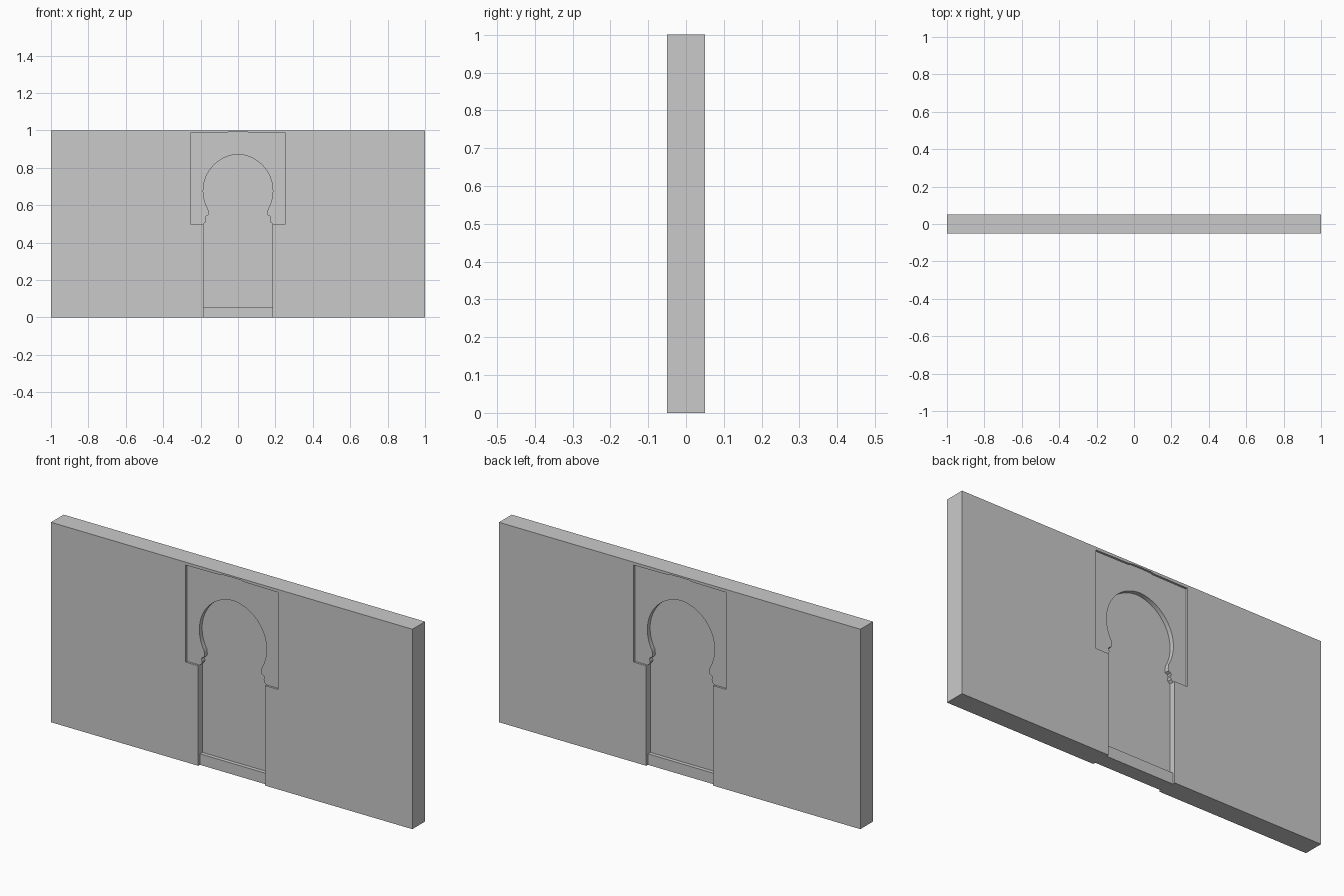
import bpy, bmesh
from math import cos, sin, radians, acos

cube = bpy.data.objects.get("Cube")
if cube:
    bpy.data.objects.remove(cube, do_unlink=True)

stone = bpy.data.materials.new("grey_stone")
stone.use_nodes = True
GREY = (0.59, 0.59, 0.59, 1.0)
stone.diffuse_color = GREY
stone.node_tree.nodes["Principled BSDF"].inputs["Base Color"].default_value = GREY


def mirrored(half):
    """Closed outline from its +x half, ordered from one end to the other."""
    return half + [(-x, z) for x, z in reversed(half) if x > 1e-6]


def slab(name, outline, half_depth):
    """Extrude an x/z outline evenly to both sides of y = 0."""
    bm = bmesh.new()
    face = bm.faces.new([bm.verts.new((x, -half_depth, z)) for x, z in outline])
    moved = bmesh.ops.extrude_face_region(bm, geom=[face], use_keep_orig=True)["geom"]
    bmesh.ops.translate(bm, vec=(0, 2 * half_depth, 0),
                        verts=[g for g in moved if isinstance(g, bmesh.types.BMVert)])
    bmesh.ops.recalc_face_normals(bm, faces=bm.faces)
    mesh = bpy.data.meshes.new(name)
    bm.to_mesh(mesh)
    bm.free()
    mesh.materials.append(stone)
    ob = bpy.data.objects.new(name, mesh)
    bpy.context.collection.objects.link(ob)
    bpy.ops.object.select_all(action="DESELECT")
    ob.select_set(True)
    bpy.context.view_layer.objects.active = ob
    bpy.ops.object.shade_smooth_by_angle(angle=radians(30))
    return ob


JAMB, SPRING, STEP = 0.185, 0.50, 0.055

# Corbel and slightly pointed horseshoe arch, bottom to apex
corbel = [(JAMB, SPRING), (0.173, 0.51), (0.17, 0.521), (0.175, 0.533),
          (0.171, 0.541), (0.158, 0.547), (0.157, 0.558)]
radius, shift, centre = 0.195, 0.009, 0.677
start, end, steps = radians(-30), acos(shift / radius), 24
arch = []
for i in range(steps + 1):
    a = start + (end - start) * i / steps
    arch.append((max(0.0, radius * cos(a) - shift), centre + radius * sin(a)))
arch[-1] = (0.0, arch[-1][1])
opening = corbel + arch

# Rectangular frame around the arch, bottom corner to top centre
frame = [(0.255, SPRING), (0.255, 0.985), (0.07, 0.987), (0.05, 0.991), (0.0, 0.992)]

# Wall on both sides of the doorway, notched for the frame
notch = mirrored([(JAMB, 0), (JAMB, SPRING)] + frame)
slab("wall", notch + [(-1, 0), (-1, 1), (1, 1), (1, 0)], 0.05)

# Spandrel panel, sunk slightly below the wall face
slab("arch_panel", mirrored(frame) + list(reversed(mirrored(opening))), 0.04)

# Blind door, sunk deepest, and its threshold
slab("door", mirrored([(JAMB, STEP)] + opening), 0.018)
slab("threshold", mirrored([(JAMB, 0), (JAMB, STEP)]), 0.037)
